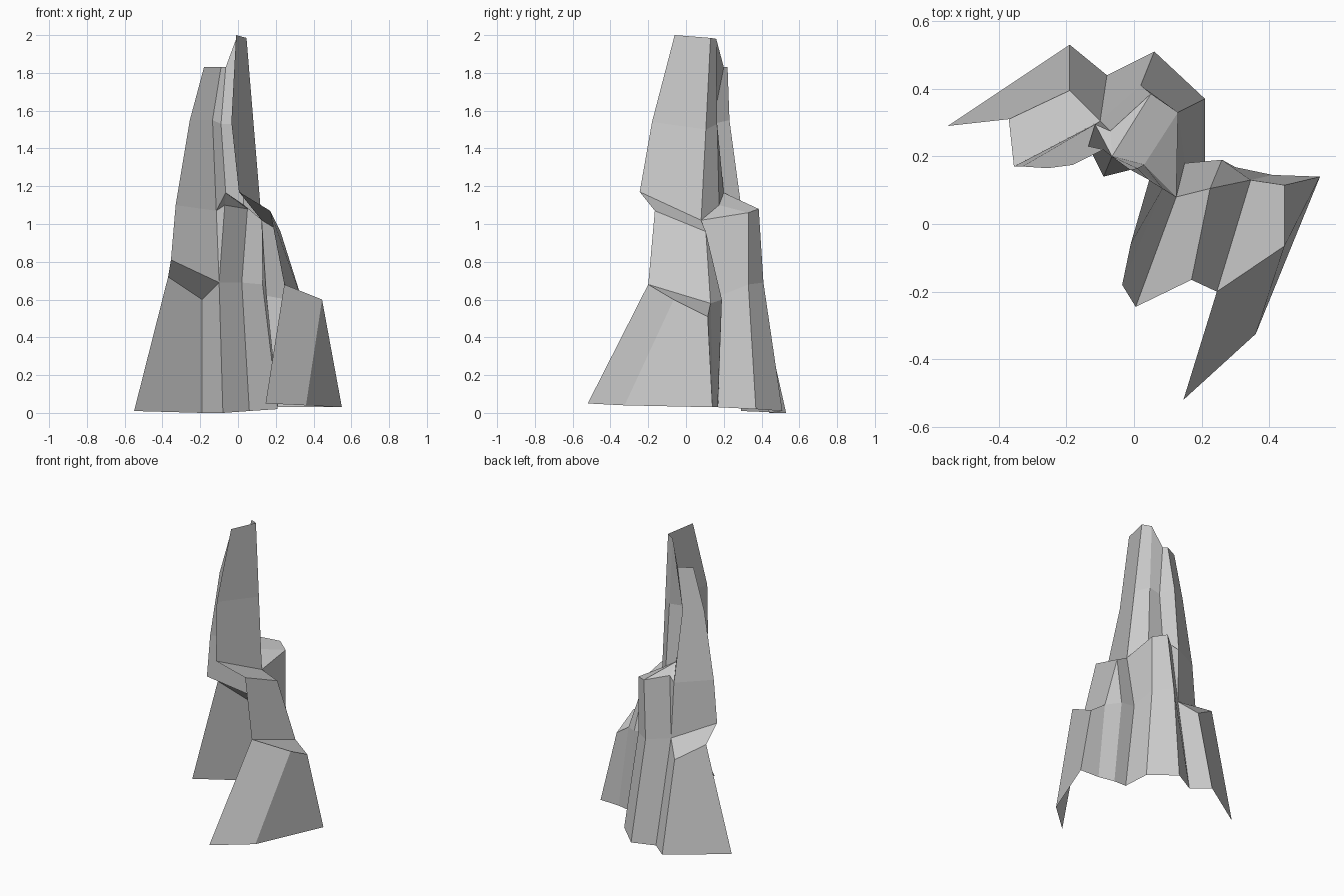
import bpy, bmesh
from mathutils import Vector

if "Cube" in bpy.data.objects:
    bpy.data.objects.remove(bpy.data.objects["Cube"])

INNER = Vector((-0.35, -0.5, 0.3))  # hollow side of the cliff


def sheet(name, *rows):
    """Skin rows of points into a flat-faced rock sheet; repeated points give triangles."""
    bm = bmesh.new()
    cache = {}

    def vert(p):
        if p not in cache:
            cache[p] = bm.verts.new(p)
        return cache[p]

    for lo, hi in zip(rows, rows[1:]):
        for i in range(len(lo) - 1):
            pts = list(dict.fromkeys((lo[i], lo[i + 1], hi[i + 1], hi[i])))
            if len(pts) > 2:
                f = bm.faces.new([vert(p) for p in pts])
                f.normal_update()
                if f.normal.dot(f.calc_center_median() - INNER) < 0:
                    f.normal_flip()
    me = bpy.data.meshes.new(name)
    bm.to_mesh(me)
    bm.free()
    ob = bpy.data.objects.new(name, me)
    bpy.context.collection.objects.link(ob)
    return ob


# Left foot and its sloping ledge
foot_back, wall_base = (-.19, .53, 0), (-.08, .44, 0)
left_edge, left_mid, wall_mid = (-.37, .31, .72), (-.19, .395, .6), (-.10, .305, .69)
left_ledge_tip = (-.355, .17, .81)
sheet("left_foot", [(-.55, .29, .01), foot_back, wall_base], [left_edge, left_mid, wall_mid])
sheet("left_ledge", [left_edge, left_mid], [left_ledge_tip, wall_mid])

# Back wall, two storeys high
corner_base, corner_mid = (.21, .17, .03), (.15, .18, .62)
wall_top = [(-.07, .275, 1.1), (.05, .385, 1.08), (.13, .33, 1.06), (.125, .08, 1.02)]
sheet("back_wall",
      [wall_base, (.06, .51, .01), (.21, .37, .02), corner_base],
      [wall_mid, (.02, .41, .69), (.13, .33, .68), corner_mid],
      wall_top)

# Left spire
seam, seam_mid, seam_top = (-.115, .295, 1.07), (-.135, .23, 1.55), (-.09, .22, 1.83)
sheet("left_spire", [left_ledge_tip, wall_mid], [(-.33, .17, 1.1), seam],
      [(-.255, .165, 1.55), seam_mid], [(-.18, .175, 1.83), seam_top])
sheet("wall_infill", [wall_mid, wall_mid], [seam, wall_top[0]])

# Tall spire with the notch beside it
notch, spire_back, spire_front = (-.065, .2, 1.165), (.03, .175, 1.1), (.005, -.245, 1.17)
spire_corner = wall_top[3]
sheet("tall_spire", [seam, notch, spire_back, spire_corner, spire_front],
      [seam_mid, (-.09, .14, 1.53), (.01, .165, 1.53), (.085, .105, 1.5), (-.035, -.18, 1.54)],
      [seam_top, (-.065, .2, 1.83), (-.01, .16, 1.98), (.045, .13, 1.985), (-.01, -.06, 2)])
sheet("back_ledge", [seam] + wall_top, [notch, notch, notch, spire_back, spire_corner])

# Right wing stepping down
step_hi = [(.17, -.165, 1.07), (.225, .105, .96)]
step_lo = [(.245, -.2, .68), (.345, .13, .58)]
shelf = [(.445, -.065, .6), (.445, .115, .51)]
wing_tip = (.55, .14, .03)
sheet("upper_right_ledge", [spire_front, spire_corner], step_hi)
sheet("right_wall", step_hi, step_lo)
sheet("lower_right_ledge", step_lo, shelf)
sheet("right_foot", [step_lo[0]] + shelf, [(.146, -.52, .05), (.36, -.325, .04), wing_tip])

# Rear side of the right wing
wing_mid = (.26, .19, .6)
sheet("wing_back", [corner_base, (.3, .168, .03), (.41, .145, .03), wing_tip],
      [corner_mid, wing_mid, step_lo[1], shelf[1]])
sheet("wing_back_upper", [corner_mid, wing_mid, step_lo[1]], [spire_corner, step_hi[1], step_hi[1]])
